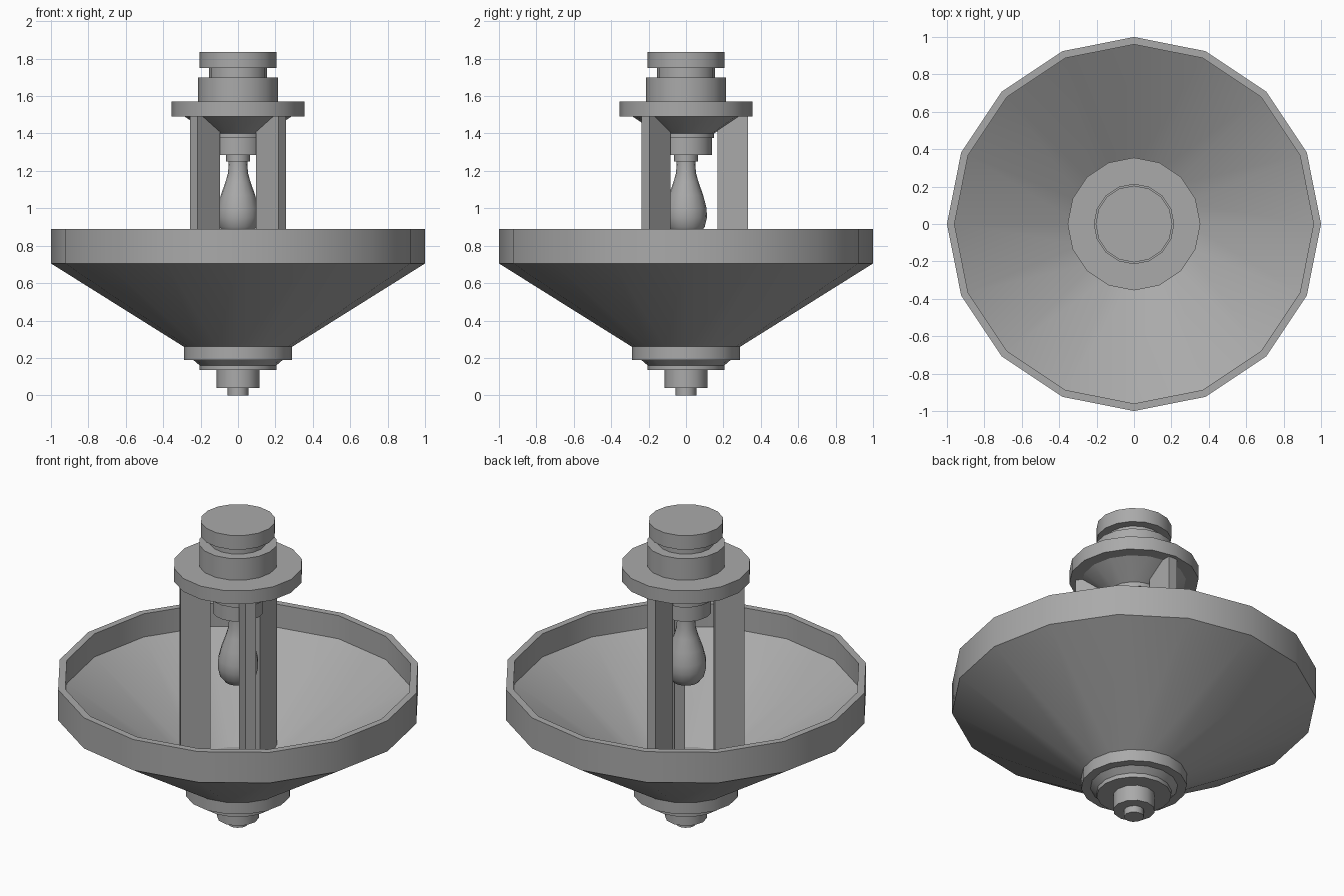
import bpy, bmesh, math
from mathutils import Matrix

old = bpy.data.objects.get("Cube")
if old:
    bpy.data.objects.remove(old, do_unlink=True)

grey = bpy.data.materials.new("plain grey")
grey.use_nodes = True
colour = (0.4, 0.4, 0.4, 1)
grey.diffuse_color = colour
grey.node_tree.nodes["Principled BSDF"].inputs["Base Color"].default_value = colour


def finish(name, bm):
    bmesh.ops.recalc_face_normals(bm, faces=bm.faces)
    mesh = bpy.data.meshes.new(name)
    bm.to_mesh(mesh)
    bm.free()
    mesh.materials.append(grey)
    obj = bpy.data.objects.new(name, mesh)
    bpy.context.collection.objects.link(obj)
    bpy.ops.object.select_all(action='DESELECT')
    obj.select_set(True)
    bpy.context.view_layer.objects.active = obj
    bpy.ops.object.shade_smooth_by_angle(angle=math.radians(31))
    return obj


def lathe(name, profile, sides=16):
    """Revolve (radius, height) points around z and cap both ends."""
    bm = bmesh.new()
    rings = []
    for r, z in profile:
        rings.append([bm.verts.new((r * math.cos(a), r * math.sin(a), z))
                      for a in (math.tau * i / sides for i in range(sides))])
    for low, high in zip(rings, rings[1:]):
        for i in range(sides):
            j = (i + 1) % sides
            bm.faces.new((low[i], low[j], high[j], high[i]))
    bm.faces.new(rings[0])
    bm.faces.new(rings[-1])
    return finish(name, bm)


# Bowl with its thick rim and hollow inside
lathe("bowl", [(0.29, 0.26), (1, 0.705), (1, 0.89), (0.96, 0.89),
               (0.96, 0.75), (0.29, 0.33)])

# Stepped finial below the bowl
lathe("base_collar", [(0.24, 0.19), (0.29, 0.19), (0.29, 0.26)])
lathe("base_flare", [(0.205, 0.135), (0.205, 0.16), (0.24, 0.19)])
lathe("finial_nut", [(0.115, 0.04), (0.115, 0.135)], 12)
lathe("finial_tip", [(0.055, 0), (0.055, 0.04)], 12)

# Ceiling mount
lathe("mount_cap", [(0.205, 1.75), (0.205, 1.835)])
lathe("mount_neck", [(0.155, 1.70), (0.155, 1.75)])
lathe("mount_drum", [(0.215, 1.57), (0.215, 1.70)])
lathe("mount_disc", [(0.355, 1.49), (0.355, 1.57)])
lathe("mount_cone", [(0.15, 1.375), (0.15, 1.40), (0.285, 1.49)])

# Socket and bulb
lathe("bulb_socket", [(0.14, 1.285), (0.14, 1.375)])
lathe("socket_neck", [(0.063, 1.25), (0.063, 1.285)])
lathe("bulb", [(0.03, 0.85), (0.075, 0.868), (0.1, 0.9), (0.112, 0.95),
               (0.11, 1.0), (0.092, 1.07), (0.067, 1.14), (0.053, 1.19),
               (0.05, 1.25)])

# Three upright plates, set edge-on around the bulb
for name, angle, radius in (("back_post", 90, 0.25),
                            ("left_post", -42.5, 0.238),
                            ("right_post", -137.5, 0.238)):
    bm = bmesh.new()
    turn = Matrix.Rotation(math.radians(angle), 4, 'Z')
    bmesh.ops.create_cube(bm, size=1, matrix=turn
                          @ Matrix.Translation((radius, 0, 0.895))
                          @ Matrix.Diagonal((0.165, 0.058, 1.19, 1)))
    finish(name, bm)
